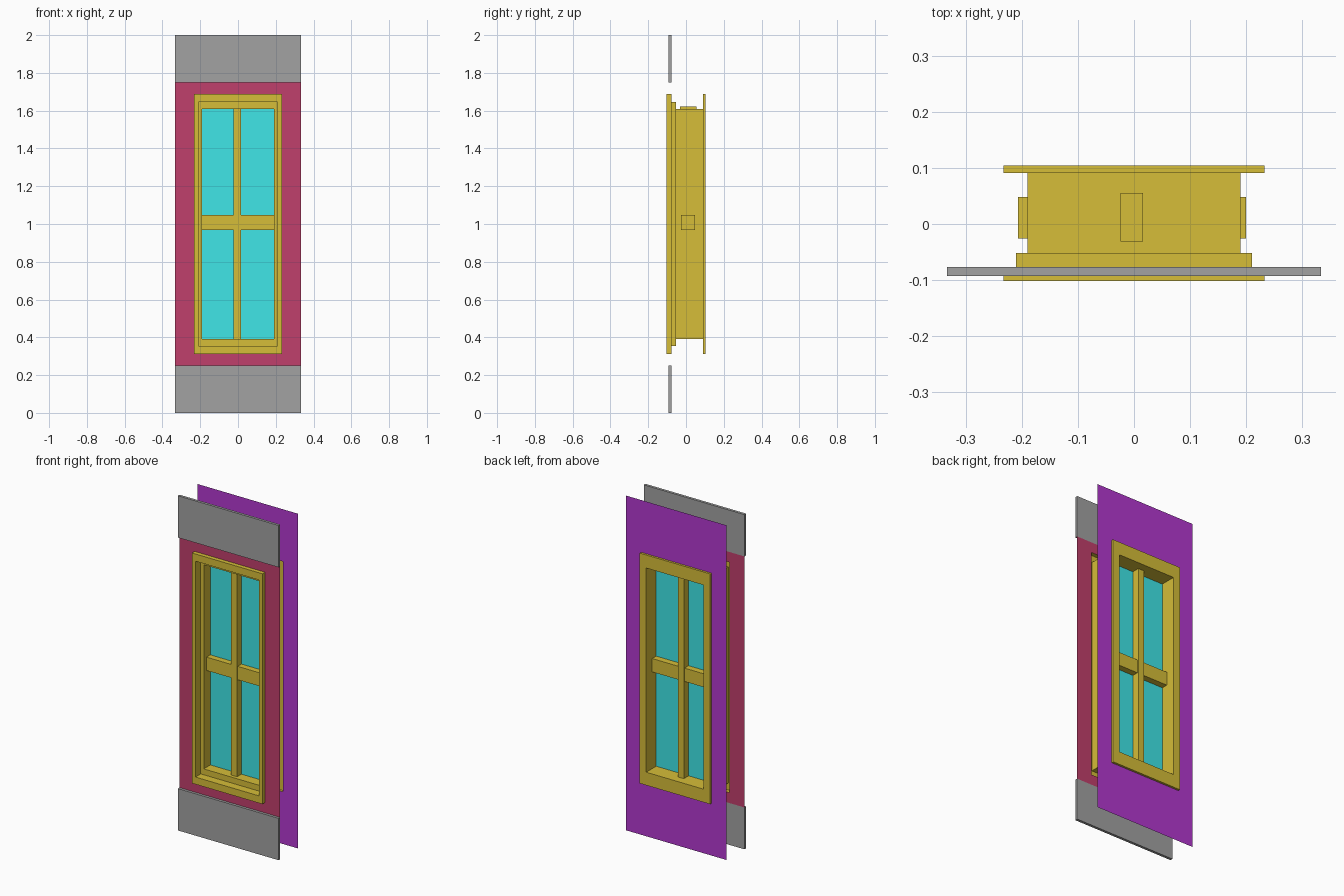
import bpy

if "Cube" in bpy.data.objects:
    bpy.data.objects.remove(bpy.data.objects["Cube"])

MID_Z = 1.0  # everything is centred on this height


def material(name, rgb):
    m = bpy.data.materials.new(name)
    m.diffuse_color = (*rgb, 1)
    m.use_nodes = True
    m.node_tree.nodes["Principled BSDF"].inputs["Base Color"].default_value = m.diffuse_color
    return m


def mesh_object(name, verts, faces, mat=None):
    me = bpy.data.meshes.new(name)
    me.from_pydata(verts, [], faces)
    me.update()
    ob = bpy.data.objects.new(name, me)
    bpy.context.collection.objects.link(ob)
    if mat:
        me.materials.append(mat)
    return ob


def rect(hx, hz, y):
    return [(sx * hx, y, MID_Z + sz * hz)
            for sx, sz in ((-1, -1), (1, -1), (1, 1), (-1, 1))]


def rect_sweep(name, profile, mat):
    """Join successive rectangles (half width, half height, y) with quads."""
    verts = [v for level in profile for v in rect(*level)]
    faces = []
    for k in range(len(profile) - 1):
        a, b = 4 * k, 4 * k + 4
        for i in range(4):
            j = (i + 1) % 4
            faces.append((a + i, a + j, b + j, b + i))
    return mesh_object(name, verts, faces, mat)


def box(name, x, y, z, mat=None):
    verts = [(i, j, k) for i in x for j in y for k in z]
    faces = [(0, 1, 3, 2), (4, 6, 7, 5), (0, 4, 5, 1),
             (2, 3, 7, 6), (0, 2, 6, 4), (1, 5, 7, 3)]
    return mesh_object(name, verts, faces, mat)


gold = material("gold_wood", (0.67, 0.51, 0.04))
red = material("outer_red", (0.53, 0.05, 0.15))
purple = material("inner_purple", (0.45, 0.04, 0.63))
cyan = material("glass_cyan", (0.05, 0.79, 0.80))
grey = material("band_grey", (0.36, 0.36, 0.36))

# Wall skins with the window opening
rect_sweep("outer_wall", [(0.333, 0.75, -0.077), (0.233, 0.688, -0.077)], red)
rect_sweep("inner_wall", [(0.233, 0.688, 0.091), (0.333, 1.0, 0.091)], purple)

# Raised bands below and above the outer wall
for name, z in (("bottom_band", (0, 0.25)), ("top_band", (1.75, 2.0))):
    box(name, (-0.333, 0.333), (-0.093, -0.077), z, grey)

# Stepped window casing: outer trim, rebate, tunnel, inner trim
rect_sweep("window_casing", [
    (0.233, 0.688, -0.077), (0.233, 0.688, -0.102),
    (0.210, 0.645, -0.102), (0.210, 0.645, -0.052),
    (0.190, 0.610, -0.052), (0.190, 0.610, 0.104),
    (0.233, 0.688, 0.104), (0.233, 0.688, 0.091)], gold)

# Crossing glazing bars
box("vertical_bar", (-0.024, 0.016), (-0.031, 0.055), (0.39, 1.623), gold)
box("horizontal_bar", (-0.207, 0.20), (-0.026, 0.048), (0.968, 1.048), gold)

# Glass sheet
mesh_object("glass", rect(0.19, 0.61, 0.01), [(0, 1, 2, 3)], cyan)
